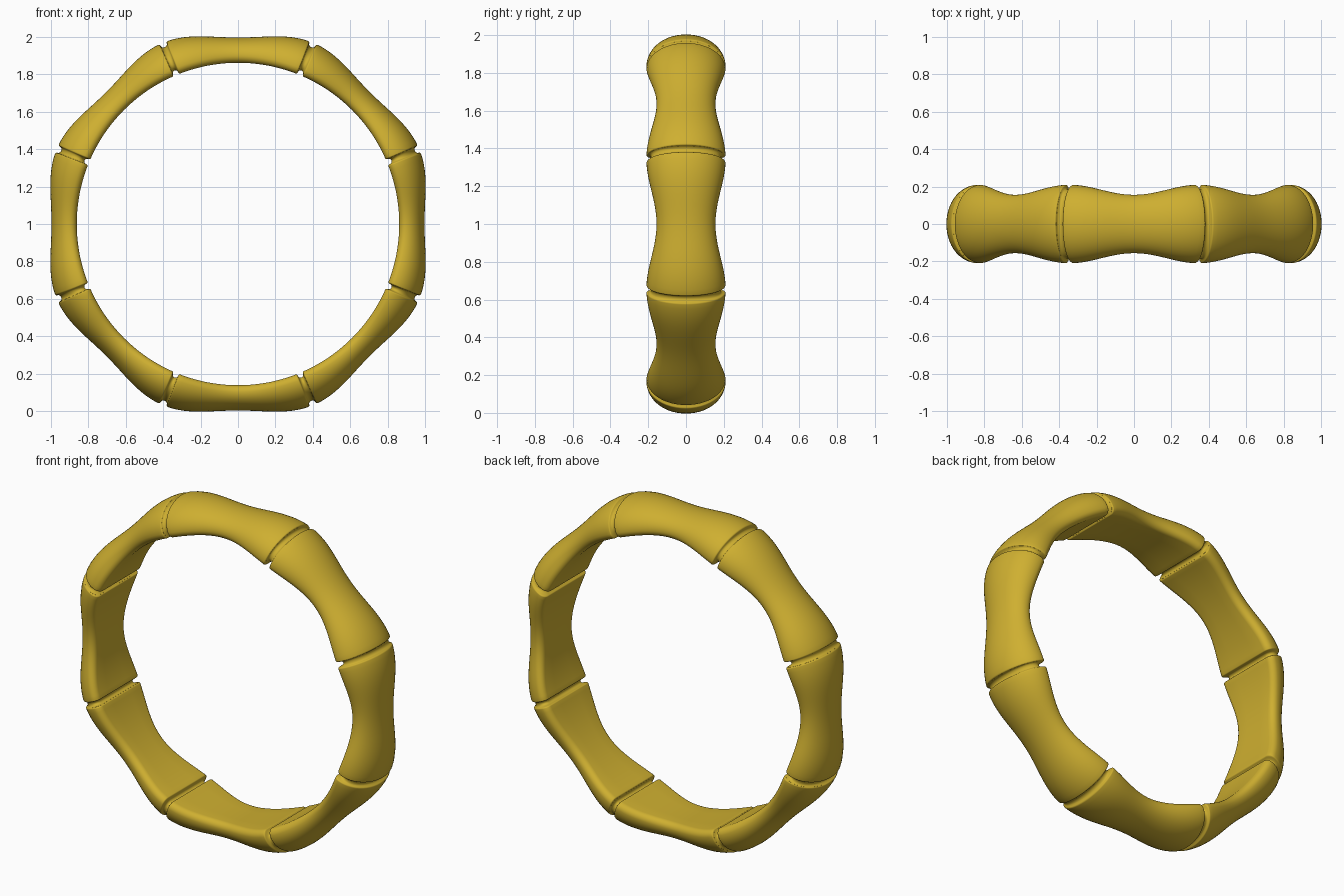
import bpy, bmesh
from math import sin, cos, pi, radians, sqrt

if "Cube" in bpy.data.objects:
    bpy.data.objects.remove(bpy.data.objects["Cube"])

SEGMENTS = 8
R_IN = 0.862           # inner radius of the bangle
HALF = 180 / SEGMENTS  # half a bamboo segment, degrees


def section(inner, outer, w, fillet=0.036):
    """D-shaped cross-section as (radius, y) points: flat inside, domed outside."""
    base = inner + fillet
    pts = []
    for i in range(25):                      # domed outer side
        a = pi * i / 24
        pts.append((base + (outer - base) * sin(a), -w * cos(a)))
    for i in range(1, 7):                    # rounded inner corner, back
        a = pi / 2 * i / 6
        pts.append((base - fillet * sin(a), w - fillet + fillet * cos(a)))
    pts += [(inner, k * (w - fillet)) for k in (0.5, 0, -0.5)]
    for i in range(6):                       # rounded inner corner, front
        a = pi / 2 * (1 - i / 6)
        pts.append((base - fillet * sin(a), -(w - fillet + fillet * cos(a))))
    return pts


# Stations along one segment: (angle from segment centre, inset into the joint)
GROOVE, DEPTH, EDGE = 1.05, 0.026, 0.5
stations = []
body_end = HALF - GROOVE - EDGE
for i in range(-14, 15):                     # flared body
    stations.append((body_end * i / 14, 0.0))
for i in range(1, 5):                        # softly rounded shoulder
    a = pi / 2 * i / 4
    stations.append((body_end + EDGE * sin(a), 0.008 * (1 - cos(a))))
for i in range(0, 11):                       # round-bottomed groove
    u = -1 + i / 5
    stations.append((HALF + GROOVE * u * 0.97, 0.008 + (DEPTH - 0.008) * sqrt(1 - u * u)))
for i in range(3, -1, -1):                   # shoulder of the next segment
    a = pi / 2 * i / 4
    if i:
        stations.append((2 * HALF - body_end - EDGE * sin(a), 0.008 * (1 - cos(a))))

# Sweep the section round the ring
bm = bmesh.new()
rings = []
for k in range(SEGMENTS):
    for ang, inset in stations:
        s = sin(pi / 2 * ang / HALF) ** 2
        outer = 0.997 + 0.052 * s - inset
        width = 0.156 + 0.054 * s - inset
        t = radians(ang + 2 * HALF * k)
        rings.append([bm.verts.new((r * sin(t), y, 1 + r * cos(t)))
                      for r, y in section(R_IN + inset, outer, width)])
n = len(rings[0])
for i, ring in enumerate(rings):
    nxt = rings[(i + 1) % len(rings)]
    for j in range(n):
        bm.faces.new((ring[j], ring[(j + 1) % n], nxt[(j + 1) % n], nxt[j]))
bmesh.ops.recalc_face_normals(bm, faces=bm.faces)

mesh = bpy.data.meshes.new("bamboo_bangle")
bm.to_mesh(mesh)
bm.free()
bangle = bpy.data.objects.new("bamboo_bangle", mesh)
bpy.context.collection.objects.link(bangle)

# Gold finish
gold = bpy.data.materials.new("gold")
gold.diffuse_color = (0.62, 0.43, 0.03, 1)
gold.use_nodes = True
gold.node_tree.nodes["Principled BSDF"].inputs["Base Color"].default_value = gold.diffuse_color
mesh.materials.append(gold)

bpy.context.view_layer.objects.active = bangle
bangle.select_set(True)
bpy.ops.object.shade_smooth_by_angle(angle=radians(40))
